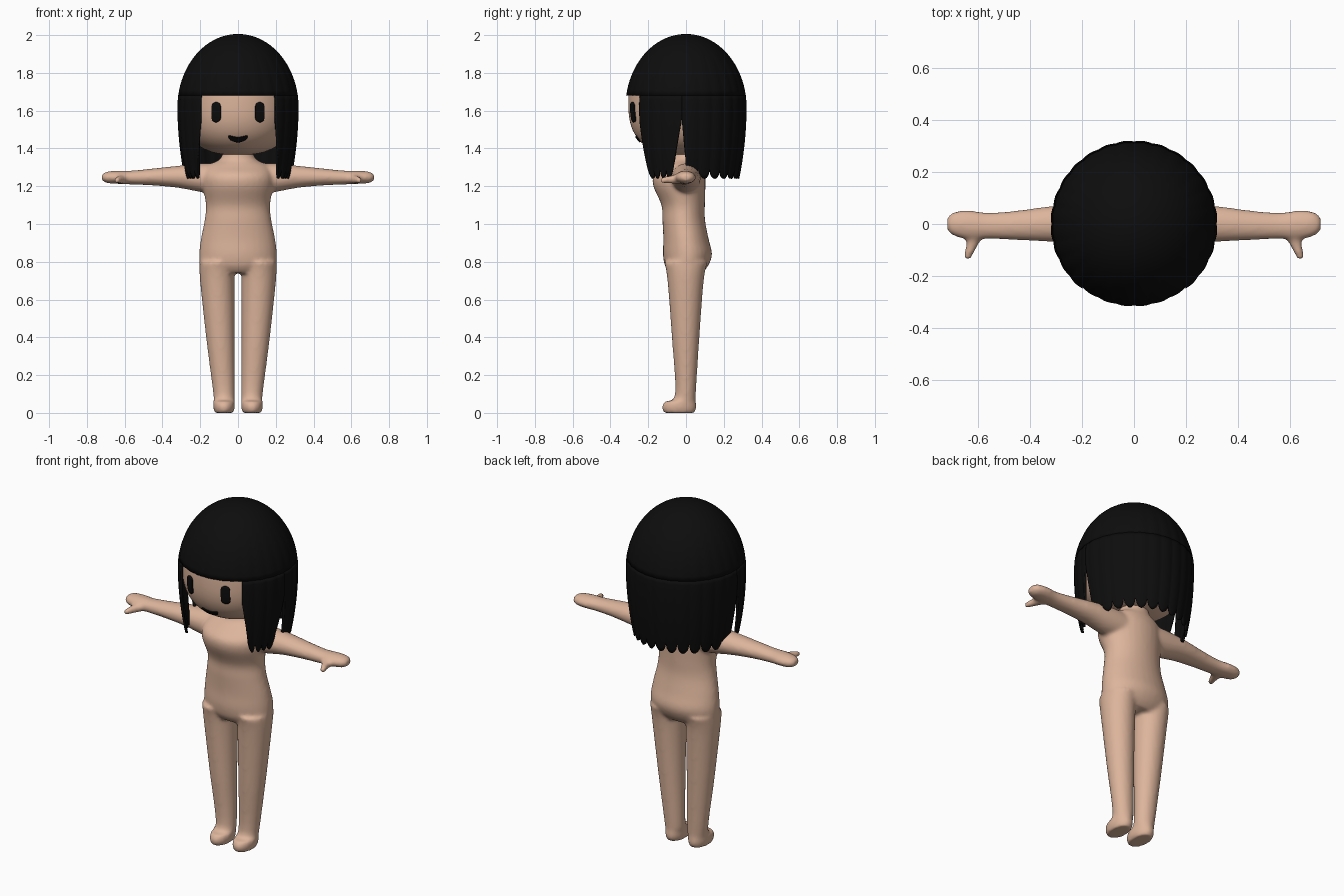
import bpy, bmesh
from math import sin, cos, pi, radians, sqrt

cube = bpy.data.objects.get("Cube")
if cube:
    bpy.data.objects.remove(cube)


def material(name, rgb):
    m = bpy.data.materials.new(name)
    m.use_nodes = True
    m.diffuse_color = (*rgb, 1)
    bsdf = m.node_tree.nodes["Principled BSDF"]
    bsdf.inputs["Base Color"].default_value = (*rgb, 1)
    bsdf.inputs["Roughness"].default_value = 0.8
    return m


SKIN = material("skin", (0.72, 0.46, 0.33))
BLACK = material("black", (0.004, 0.004, 0.004))


def finish(name, bm, mat, angle=60):
    bmesh.ops.remove_doubles(bm, verts=bm.verts, dist=0.0003)
    bmesh.ops.recalc_face_normals(bm, faces=bm.faces)
    mesh = bpy.data.meshes.new(name)
    bm.to_mesh(mesh)
    bm.free()
    mesh.materials.append(mat)
    ob = bpy.data.objects.new(name, mesh)
    bpy.context.collection.objects.link(ob)
    bpy.ops.object.select_all(action='DESELECT')
    ob.select_set(True)
    bpy.context.view_layer.objects.active = ob
    bpy.ops.object.shade_smooth_by_angle(angle=radians(angle))
    return ob


def grid(name, nu, nv, point, mat, thick=0):
    """Surface from a function of u and v, both 0 to 1."""
    bm = bmesh.new()
    rows = [[bm.verts.new(point(i / nu, j / nv)) for i in range(nu + 1)]
            for j in range(nv + 1)]
    for a, b in zip(rows, rows[1:]):
        for i in range(nu):
            bm.faces.new((a[i], a[i + 1], b[i + 1], b[i]))
    ob = finish(name, bm, mat)
    if thick:
        mod = ob.modifiers.new("thickness", 'SOLIDIFY')
        mod.thickness = thick
        mod.offset = 0
    return ob


def loft(bm, axis, stations, side=1, steps=5, n=32):
    """Closed tube through (position, centre a, centre b, radius a, radius b)."""
    pts = [stations[0]] + stations + [stations[-1]]
    path = []
    for p, q, r, s in zip(pts, pts[1:], pts[2:], pts[3:]):
        for k in range(steps):
            t = k / steps
            path.append([b + 0.5 * t * (c - a + t * (2*a - 5*b + 4*c - d
                         + t * (3 * (b - c) + d - a)))
                         for a, b, c, d in zip(p, q, r, s)])
    path.append(stations[-1])
    rings = []
    for pos, ca, cb, ra, rb in path:
        ring = []
        for i in range(n):
            t = 2 * pi * i / n
            co = [ca + ra * cos(t), cb + rb * sin(t)]
            co.insert(axis, pos)
            ring.append(bm.verts.new((co[0] * side, co[1], co[2])))
        rings.append(ring)
    for a, b in zip(rings, rings[1:]):
        for i in range(n):
            j = (i + 1) % n
            bm.faces.new((a[i], a[j], b[j], b[i]))
    bm.faces.new(rings[0])
    bm.faces.new(rings[-1])


# Doll body: torso, legs, arms and thumbs blended into one skin
body = bmesh.new()
loft(body, 2, [
    (.74, 0, 0, .16, .085), (.78, 0, .003, .2, .115), (.84, 0, .008, .206, .13),
    (.92, 0, 0, .197, .12), (1.02, 0, -.012, .177, .113),
    (1.1, 0, -.015, .17, .115), (1.2, 0, -.035, .186, .138),
    (1.26, 0, -.034, .185, .136), (1.31, 0, -.01, .16, .1),
    (1.35, 0, 0, .09, .076), (1.44, 0, 0, .075, .068)])
for s in (1, -1):
    loft(body, 2, [
        (0, .074, -.035, .05, .082), (.03, .074, -.036, .057, .092),
        (.06, .074, -.03, .057, .082), (.1, .074, -.003, .057, .055),
        (.4, .094, -.002, .075, .073), (.7, .11, -.002, .091, .096),
        (.8, .112, 0, .092, .115)], s)
    loft(body, 0, [
        (.1, 0, 1.24, .08, .08), (.2, 0, 1.245, .077, .075),
        (.32, 0, 1.25, .069, .058), (.45, -.005, 1.249, .057, .045),
        (.56, -.007, 1.246, .051, .037), (.63, -.004, 1.247, .056, .035),
        (.69, 0, 1.247, .048, .031), (.72, 0, 1.247, .028, .018)], s)
    loft(body, 1, [
        (-.02, .603, 1.24, .04, .027), (-.08, .624, 1.235, .024, .022),
        (-.137, .644, 1.232, .015, .015)], s)
body = finish("body", body, SKIN)
mod = body.modifiers.new("blend", 'REMESH')
mod.mode = 'VOXEL'
mod.voxel_size = 0.01
mod.use_smooth_shade = True
mod = body.modifiers.new("soften", 'SMOOTH')
mod.factor = 0.5
mod.iterations = 8

# Head: rounded form with a broad jaw
MID, LOW, HIGH, P = 1.64, .275, .25, 2.6


def head_scale(z):
    t = abs(z - MID) / (LOW if z < MID else HIGH)
    return max(0, 1 - t ** P) ** (1 / P)


def head_point(u, v):
    c = cos(pi * v)
    z = MID - c * (LOW if c > 0 else HIGH)
    r = head_scale(z)
    return (.295 * r * sin(2 * pi * u), -.305 * r * cos(2 * pi * u), z)


grid("head", 64, 40, head_point, SKIN)


# Face details: thin plates lying on the head
def plate(name, cx, half, centre, height):
    def point(u, v):
        dx = -half * cos(pi * u)
        x = cx + dx
        z = centre(dx) + (2 * v - 1) * height(dx)
        y = -.305 * sqrt(max(0, head_scale(z) ** 2 - (x / .295) ** 2))
        return (x, y - .003, z)
    grid(name, 16, 10, point, BLACK, .008)


for side, label in ((1, "left"), (-1, "right")):
    plate(label + "_eye", side * .115, .023, lambda x: 1.592,
          lambda x: .03 + sqrt(max(0, .023 ** 2 - x * x)))
plate("mouth", 0, .052, lambda x: 1.447 + 6 * x * x,
      lambda x: .012 * sqrt(max(0, 1 - (x / .052) ** 4)))

# Hair: domed cap with straight fringe, then hanging panels with scalloped tips
FRINGE = 1.68


def hair_point(deg, z):
    a = radians(deg)
    t = z - 1.62
    r = .314 * sqrt(max(0, 1 - (t / .38) ** 2)) if t > 0 else .314 - .27 * t * t
    fade = min(1, max(0, (1.95 - z) / .3))
    r += .004 * fade * (abs(sin(14 * a)) - .5)
    return (r * sin(a), -r * cos(a), z)


def panel(name, start, end, tips):
    def point(u, v):
        low = 1.24 + .055 * (1 - sqrt(abs(sin(pi * tips * u))))
        z = FRINGE + (low - FRINGE) * v
        return hair_point(start(z) + (end(z) - start(z)) * u, z)
    grid(name, tips * 10, 20, point, BLACK, .012)


def spread(z):
    return max(0, (1.55 - z) / .3)


grid("hair_cap", 168, 20,
     lambda u, v: hair_point(360 * u, 1.62 + .38 * cos(v * 1.412)), BLACK, .012)
panel("back_hair", lambda z: 86 + 5 * spread(z), lambda z: 274 - 5 * spread(z), 14)
for s, label in ((1, "left"), (-1, "right")):
    panel(label + "_side_hair", lambda z: s * (39 + 8 * spread(z)),
          lambda z: s * (86 - 11 * spread(z)), 4)
